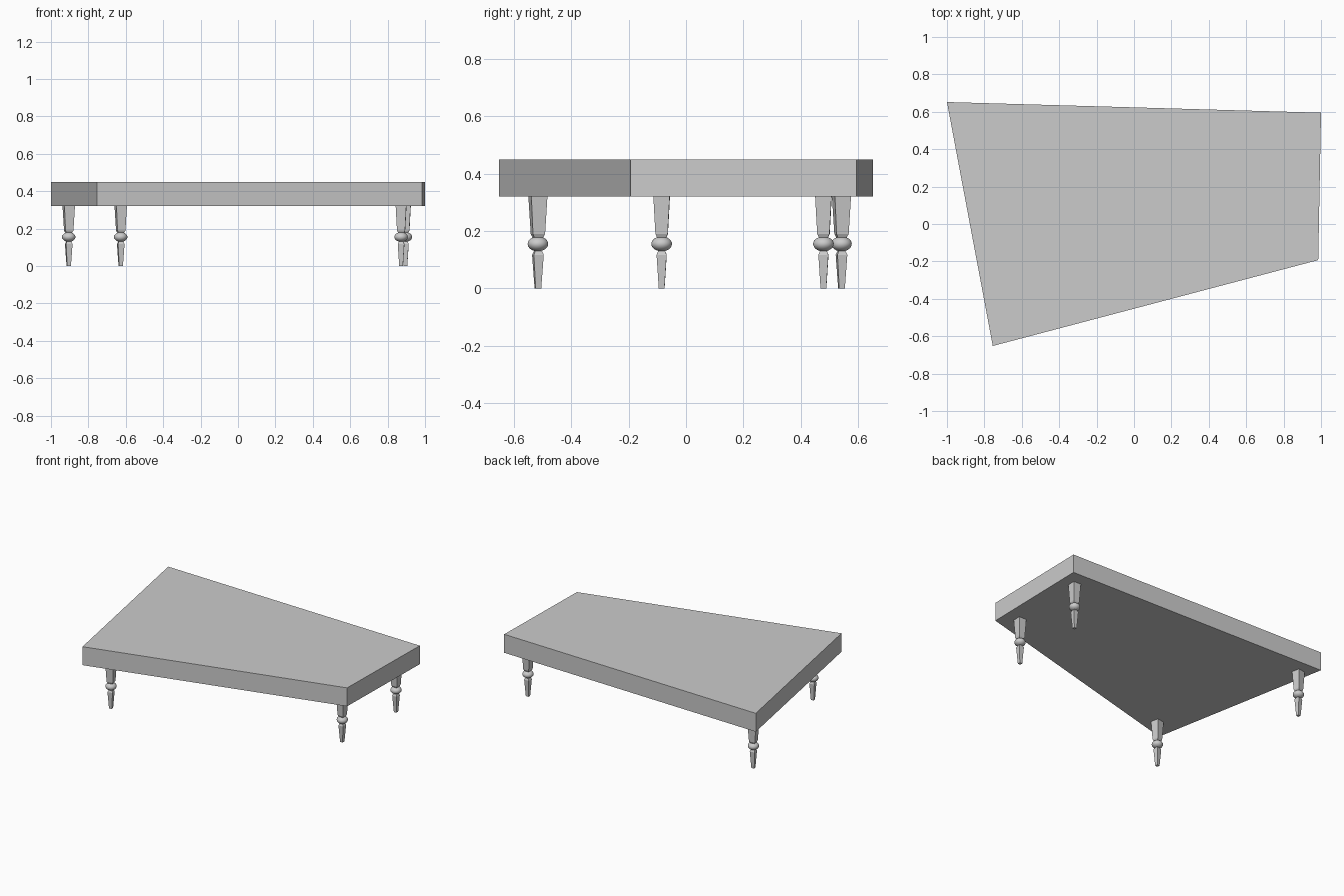
import bpy, bmesh, math
from mathutils import Matrix

if "Cube" in bpy.data.objects:
    bpy.data.objects.remove(bpy.data.objects["Cube"])


def finish(bm, name):
    bmesh.ops.recalc_face_normals(bm, faces=bm.faces)
    mesh = bpy.data.meshes.new(name)
    bm.to_mesh(mesh)
    bm.free()
    ob = bpy.data.objects.new(name, mesh)
    bpy.context.collection.objects.link(ob)
    return ob


def loft(bm, rings):
    """Bridge a stack of equally long point rings and cap both ends."""
    loops = [[bm.verts.new(p) for p in ring] for ring in rings]
    n = len(loops[0])
    for a, b in zip(loops, loops[1:]):
        for i in range(n):
            j = (i + 1) % n
            bm.faces.new((a[i], a[j], b[j], b[i]))
    bm.faces.new(loops[0][::-1])
    bm.faces.new(loops[-1])


def square(half, z):
    return [(-half, -half, z), (half, -half, z), (half, half, z), (-half, half, z)]


# Irregular four-sided slab
outline = [(-0.755, -0.652), (0.985, -0.193), (1.0, 0.595), (-1.0, 0.652)]
bm = bmesh.new()
loft(bm, [[(x, y, z) for x, y in outline] for z in (0.32, 0.45)])
finish(bm, "table_top")


def leg(name, x, y, angle):
    place = Matrix.Translation((x, y, 0)) @ Matrix.Rotation(math.radians(angle), 4, 'Z')
    # Square tapered foot and upper block
    bm = bmesh.new()
    foot = [(0.010, 0), (0.0175, 0.117), (0.012, 0.13)]
    upper = [(0.016, 0.178), (0.0215, 0.19), (0.0285, 0.32)]
    for profile in (foot, upper):
        loft(bm, [square(h, z) for h, z in profile])
    finish(bm, name).matrix_world = place
    # Flattened turned bead with its neck
    bm = bmesh.new()
    bmesh.ops.create_uvsphere(bm, u_segments=24, v_segments=12, radius=1,
                              matrix=Matrix.Translation((0, 0, 0.155)) @ Matrix.Diagonal((0.036, 0.036, 0.026, 1)))
    for f in bm.faces:
        f.smooth = True
    finish(bm, name + "_bead").matrix_world = place


# Legs turned to follow the nearest end of the slab
leg("front_left_leg", -0.627, -0.517, 10.6)
leg("back_left_leg", -0.905, 0.543, 10.6)
leg("front_right_leg", 0.872, -0.085, -1.1)
leg("back_right_leg", 0.895, 0.48, -1.1)
